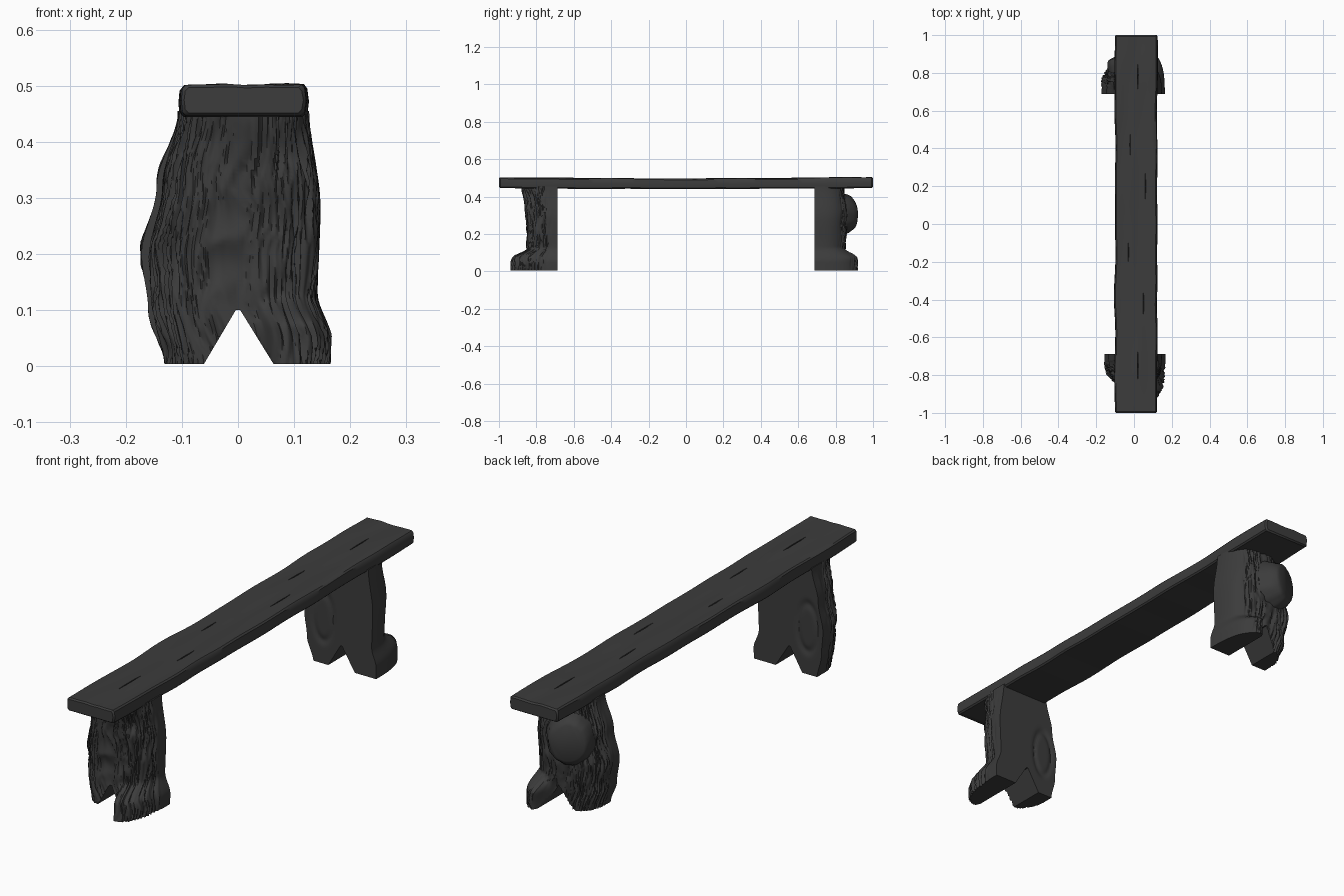
import bpy, bmesh, math
from mathutils import Vector, Matrix, noise

if "Cube" in bpy.data.objects:
    bpy.data.objects.remove(bpy.data.objects["Cube"])

wood = bpy.data.materials.new("dark wood")
wood.use_nodes = True
WOOD_COLOUR = (0.045, 0.045, 0.045, 1)
wood.diffuse_color = WOOD_COLOUR
wood.node_tree.nodes["Principled BSDF"].inputs["Base Color"].default_value = WOOD_COLOUR


def step(a, b, v):
    t = min(max((v - a) / (b - a), 0), 1)
    return t * t * (3 - 2 * t)


def sample(table, z):
    """Smooth lookup in a list of (height, value) pairs."""
    for (z0, v0), (z1, v1) in zip(table, table[1:]):
        if z <= z1:
            return v0 + (v1 - v0) * step(z0, z1, z)
    return table[-1][1]


def finish(name, bm):
    bmesh.ops.recalc_face_normals(bm, faces=bm.faces)
    mesh = bpy.data.meshes.new(name)
    bm.to_mesh(mesh)
    bm.free()
    mesh.materials.append(wood)
    obj = bpy.data.objects.new(name, mesh)
    bpy.context.collection.objects.link(obj)
    return obj


def loft(name, rings):
    """Skin closed rings of points and cap both ends."""
    bm = bmesh.new()
    loops = [[bm.verts.new(p) for p in ring] for ring in rings]
    n = len(loops[0])
    for a, b in zip(loops, loops[1:]):
        for i in range(n):
            j = (i + 1) % n
            bm.faces.new((a[i], a[j], b[j], b[i]))
    bm.faces.new(loops[0])
    bm.faces.new(loops[-1])
    return finish(name, bm)


def carve(obj, cutter):
    """Cut one object out of another and drop the cutter."""
    cutter.hide_render = True
    mod = obj.modifiers.new("cut", "BOOLEAN")
    mod.operation = "DIFFERENCE"
    mod.solver = "EXACT"
    mod.object = cutter
    graph = bpy.context.evaluated_depsgraph_get()
    old = obj.data
    cut = bpy.data.meshes.new_from_object(obj.evaluated_get(graph))
    obj.modifiers.clear()
    obj.data = cut
    bpy.data.meshes.remove(old)
    bpy.data.objects.remove(cutter)


def smooth(obj, angle):
    bpy.ops.object.select_all(action="DESELECT")
    obj.select_set(True)
    bpy.context.view_layer.objects.active = obj
    bpy.ops.object.shade_smooth_by_angle(angle=math.radians(angle))


# Plank: a rough board with worn edges and a slight sag
def plank_ring(y, shrink):
    def wave(seed, f=5):
        return noise.noise(Vector((y * f, seed, 0.5)))
    sag = 0.006 * (1 - y * y)
    x0 = -0.1 + 0.006 * wave(1) + shrink
    x1 = 0.121 + 0.006 * wave(2) - shrink
    z0 = 0.446 - sag + 0.002 * wave(3) + shrink
    z1 = 0.502 - sag - shrink
    c = 0.006
    ring = [(x0, y, z0 + c), (x0 - 0.002, y, (z0 + z1) / 2), (x0, y, z1 - c)]
    cols = 14
    for i in range(cols + 1):
        x = x0 + c + (x1 - x0 - 2 * c) * i / cols
        dz = 0.005 * noise.noise(Vector((x * 16, y * 3, 7)))
        ring.append((x, y, z1 + dz))
    ring += [(x1, y, z1 - c), (x1 + 0.003, y, (z0 + z1) / 2), (x1, y, z0 + c),
             (x1 - c, y, z0), (x0 + c, y, z0)]
    return ring


ROWS = 80
rings = [plank_ring(-1, 0.005)]
rings += [plank_ring(-0.993 + 1.986 * i / ROWS, 0) for i in range(ROWS + 1)]
rings += [plank_ring(1, 0.005)]
plank = loft("seat_plank", rings)

# Long drying cracks in the top of the plank
bm = bmesh.new()
for x, y, length in ((0.02, -0.75, 0.09), (0.05, -0.42, 0.07), (-0.03, -0.15, 0.06),
                     (0.06, 0.2, 0.08), (-0.02, 0.42, 0.07), (0.02, 0.78, 0.08)):
    bmesh.ops.create_icosphere(
        bm, subdivisions=1, radius=1,
        matrix=Matrix.Translation((x, y, 0.499)) @ Matrix.Diagonal((0.003, length, 0.011, 1)))
carve(plank, finish("crack_cutter", bm))
smooth(plank, 35)


# Legs: split logs, flat on the inner side and barked on the outer side
def make_leg(name, side, left, right, depth, foot, bare, seed):
    bark, flat, rows, height = 130, 34, 64, 0.455
    rings = []
    for k in range(rows + 1):
        z = 0.004 + (height - 0.004) * k / rows
        xl, xr, d = sample(left, z), sample(right, z), sample(depth, z)
        mid, half = (xl + xr) / 2, (xr - xl) / 2
        ring = []
        for i in range(bark + 1):
            t = math.pi * i / bark
            c, s = math.cos(t), max(math.sin(t), 0)
            ux, uy = math.copysign(abs(c) ** 0.65, c), s ** 0.7
            x = mid + half * ux
            # root flare at one foot
            flare = step(0.03, 0.08, x) * (1 - step(0.07, 0.13, z))
            y = d * uy * (1 + foot * flare)
            # vertical bark ridges, fading towards the sawn faces
            a = t * 0.16
            warp = 0.01 * noise.noise(Vector((a * 12, z * 14, seed)))
            ridge = abs(noise.noise(Vector(((a + warp) * 75, z * 9, seed + 4))))
            lump = noise.noise(Vector((a * 16, z * 13, seed + 9)))
            amp = step(0, 0.35, s) * (step(0.7, 1.3, t) if bare else 1)
            push = amp * (0.022 * (0.25 - ridge) + 0.008 * lump)
            ring.append((x + push * c, side * (0.688 + max(y + push * s, 0)), z))
        # flat inner face with an oval knot groove
        for i in range(1, flat):
            x = mid - half + 2 * half * i / flat
            r = math.hypot((x + 0.085) / 0.045, (z - 0.2) / 0.1)
            ring.append((x, side * (0.688 + 0.006 * math.exp(-((r - 1) / 0.16) ** 2)), z))
        rings.append(ring)
    leg = loft(name, rings)
    # V notch between the two feet
    notch = [(-0.069, -0.01), (0.072, -0.01), (0.004, 0.1), (-0.004, 0.1)]
    carve(leg, loft("notch_cutter", [[(x, side * y, z) for x, z in notch] for y in (0.5, 1.1)]))
    smooth(leg, 50)
    return leg


make_leg("front_leg", -1,
         [(0, -0.13), (0.1, -0.15), (0.2, -0.157), (0.32, -0.135), (0.46, -0.104)],
         [(0, 0.165), (0.05, 0.166), (0.13, 0.142), (0.28, 0.147), (0.46, 0.126)],
         [(0, 0.165), (0.18, 0.16), (0.35, 0.17), (0.46, 0.185)], 0.55, False, 2)
make_leg("back_leg", 1,
         [(0, -0.13), (0.1, -0.16), (0.2, -0.172), (0.32, -0.145), (0.46, -0.104)],
         [(0, 0.163), (0.05, 0.163), (0.13, 0.142), (0.28, 0.147), (0.46, 0.126)],
         [(0, 0.15), (0.2, 0.165), (0.32, 0.17), (0.46, 0.15)], 0.55, True, 21)

# Sawn branch stub on the outside of the back leg
aim = Vector((-0.4, 0.9, 0.05)).normalized()
turn = aim.to_track_quat("Z", "Y").to_matrix().to_4x4()
base = Vector((-0.02, 0.77, 0.305))
rings = []
for along, radius in ((0, 0.125), (0.06, 0.115), (0.1, 0.102), (0.125, 0.088), (0.135, 0.074)):
    ring = []
    for i in range(48):
        t = math.tau * i / 48
        wob = 1 + 0.07 * noise.noise(Vector((math.cos(t) * 3, math.sin(t) * 3, along * 20)))
        p = Vector((math.cos(t) * radius * 0.85 * wob, math.sin(t) * radius * wob, along))
        ring.append(base + (turn @ p))
    rings.append(ring)
smooth(loft("branch_stub", rings), 40)
